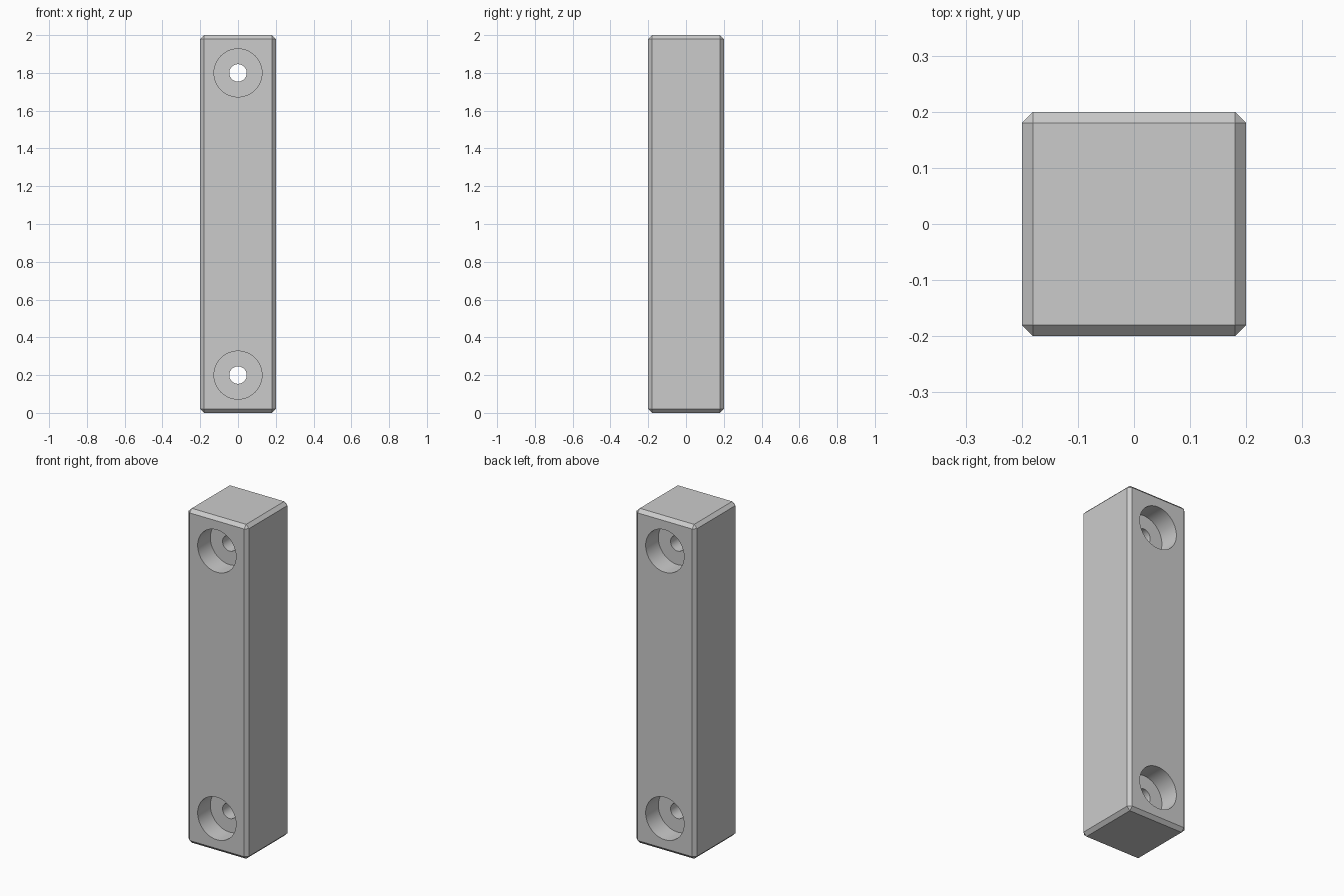
import bpy
import math

WIDTH, HEIGHT, CHAMFER = 0.4, 2.0, 0.02
BORE_R, HOLE_R, BORE_DEPTH = 0.127, 0.046, 0.12
HOLE_Z = (0.2, 1.8)

cube = bpy.data.objects.get("Cube")
if cube:
    bpy.data.objects.remove(cube, do_unlink=True)

# Single plain grey finish
grey = bpy.data.materials.new("plain_grey")
grey.use_nodes = True
grey.diffuse_color = (0.6, 0.6, 0.6, 1)
grey.node_tree.nodes["Principled BSDF"].inputs["Base Color"].default_value = (0.6, 0.6, 0.6, 1)

# Square post with chamfered edges
bpy.ops.mesh.primitive_cube_add(size=1, location=(0, 0, HEIGHT / 2))
post = bpy.context.object
post.name = "post"
post.scale = (WIDTH, WIDTH, HEIGHT)
bpy.ops.object.transform_apply(location=False, rotation=False, scale=True)
post.data.materials.append(grey)
bevel = post.modifiers.new("chamfer", 'BEVEL')
bevel.width = CHAMFER
bevel.segments = 1


def drill(name, radius, y0, y1, z):
    """Cut a round hole along y, from y0 to y1."""
    bpy.ops.mesh.primitive_cylinder_add(
        vertices=64, radius=radius, depth=y1 - y0,
        location=(0, (y0 + y1) / 2, z), rotation=(math.pi / 2, 0, 0))
    cutter = bpy.context.object
    cutter.name = name
    cutter.data.materials.append(grey)
    cutter.hide_render = True
    cut = post.modifiers.new(name, 'BOOLEAN')
    cut.operation = 'DIFFERENCE'
    cut.solver = 'EXACT'
    cut.object = cutter
    return cutter


# Counterbored bolt holes, recessed from the front and the back
half, over = WIDTH / 2, 0.05
cutters = []
for end, z in zip(("lower", "upper"), HOLE_Z):
    cutters += [
        drill(end + "_front_recess_cutter", BORE_R, -half - over, -half + BORE_DEPTH, z),
        drill(end + "_back_recess_cutter", BORE_R, half - BORE_DEPTH, half + over, z),
        drill(end + "_bolt_hole_cutter", HOLE_R, -half - over, half + over, z),
    ]

# Apply the cuts and remove the cutters
bpy.ops.object.select_all(action='DESELECT')
post.select_set(True)
bpy.context.view_layer.objects.active = post
for mod in list(post.modifiers):
    bpy.ops.object.modifier_apply(modifier=mod.name)
for cutter in cutters:
    bpy.data.objects.remove(cutter, do_unlink=True)
bpy.ops.object.shade_smooth_by_angle(angle=math.radians(30))
